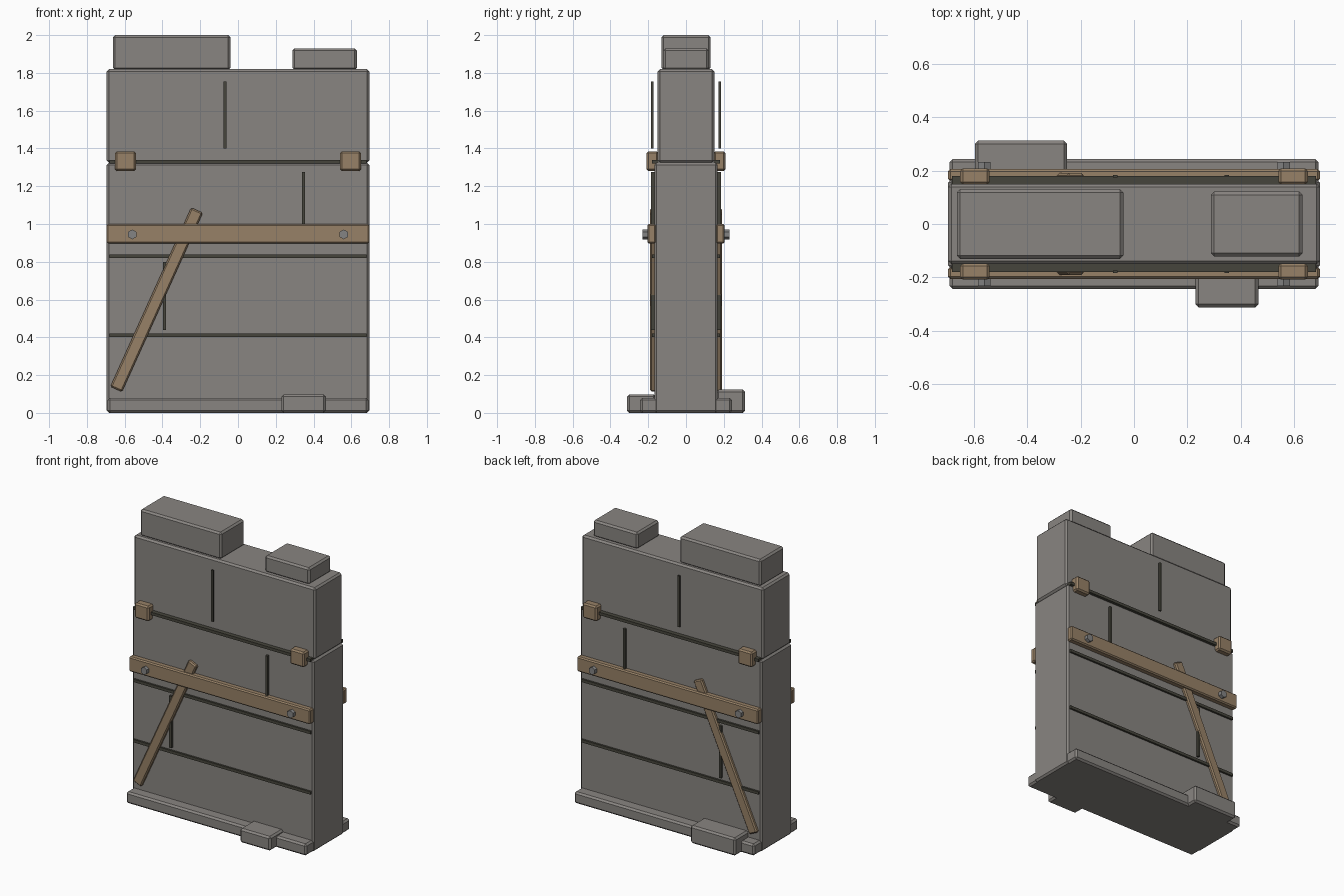
import bpy, math
from mathutils import Vector

if "Cube" in bpy.data.objects:
    bpy.data.objects.remove(bpy.data.objects["Cube"])


def material(name, rgb):
    m = bpy.data.materials.new(name)
    m.diffuse_color = (*rgb, 1)
    m.use_nodes = True
    m.node_tree.nodes["Principled BSDF"].inputs["Base Color"].default_value = m.diffuse_color
    return m


STONE = material("stone grey", (0.25, 0.235, 0.22))
WOOD = material("weathered wood", (0.31, 0.22, 0.135))
SEAM = material("dark seam", (0.062, 0.06, 0.045))
METAL = material("bolt metal", (0.23, 0.23, 0.23))


def finish(ob, name, mat, bevel):
    ob.name = name
    ob.data.materials.append(mat)
    if bevel:
        b = ob.modifiers.new("bevel", 'BEVEL')
        b.width = bevel
        b.segments = 1
    return ob


def box(name, mat, x, y, z, bevel=0.012, tilt=0.0):
    """Box given by its (min, max) range on each axis, tilted about y."""
    bpy.ops.mesh.primitive_cube_add(size=1)
    ob = bpy.context.object
    size = [r[1] - r[0] for r in (x, y, z)]
    for v in ob.data.vertices:
        v.co = Vector(c * s for c, s in zip(v.co, size))
    ob.location = [(r[0] + r[1]) / 2 for r in (x, y, z)]
    ob.rotation_euler = (0, tilt, 0)
    return finish(ob, name, mat, bevel)


# Main stone masses
box("base_plinth", STONE, (-0.69, 0.69), (-0.243, 0.243), (0, 0.08))
box("lower_wall", STONE, (-0.695, 0.695), (-0.167, 0.167), (0, 1.325))
box("upper_wall", STONE, (-0.695, 0.695), (-0.15, 0.15), (1.325, 1.82))

# Broken blocks on top and rubble at the foot
box("large_top_block", STONE, (-0.662, -0.04), (-0.13, 0.13), (1.815, 2.0))
box("small_top_block", STONE, (0.288, 0.63), (-0.121, 0.121), (1.815, 1.93))
box("front_foot_block", STONE, (0.23, 0.465), (-0.312, -0.16), (0, 0.098))
box("back_foot_block", STONE, (-0.595, -0.25), (0.16, 0.312), (0, 0.123))

# Details repeated on the front and back faces
for side, s in (("front", -1), ("back", 1)):
    def depth(a, b):
        return tuple(sorted((s * a, s * b)))

    # Horizontal mortar seams
    for i, z in enumerate((0.411, 0.829, 1.329)):
        box(f"{side}_course_seam_{i}", SEAM, (-0.68, 0.68),
            depth(0.145 if i == 2 else 0.16, 0.18), (z - 0.01, z + 0.01), 0)

    # Vertical joints
    for i, (x, z0, z1) in enumerate(((-0.39, 0.44, 0.80),
                                     (0.347, 0.98, 1.275),
                                     (-0.07, 1.40, 1.755))):
        box(f"{side}_vertical_joint_{i}", SEAM, (x - 0.008, x + 0.008),
            depth(0.173, 0.184) if i == 2 else depth(0.16, 0.184), (z0, z1), 0)

    # Horizontal timber and diagonal brace
    box(f"{side}_timber_beam", WOOD, (-0.695, 0.695), depth(0.16, 0.205),
        (0.897, 1.0), 0.008)
    dx, dz = 0.428, 0.948
    length = math.hypot(dx, dz)
    cx, cz = -0.431, 0.599
    box(f"{side}_diagonal_brace", WOOD, (cx - 0.034, cx + 0.034),
        depth(0.16, 0.19), (cz - length / 2, cz + length / 2), 0.008,
        math.atan2(dx, dz))

    for i, sx in enumerate((-1, 1)):
        # Wooden wedges over the top seam
        x = sx * 0.595
        box(f"{side}_wedge_{i}", WOOD, (x - 0.055, x + 0.055),
            depth(0.147, 0.208), (1.28, 1.385), 0.01)
        # Hexagonal bolts through the beam
        bpy.ops.mesh.primitive_cylinder_add(
            vertices=6, radius=0.026, depth=0.05,
            location=(sx * 0.56, s * 0.206, 0.945),
            rotation=(math.pi / 2, 0, 0))
        finish(bpy.context.object, f"{side}_bolt_{i}", METAL, 0)
